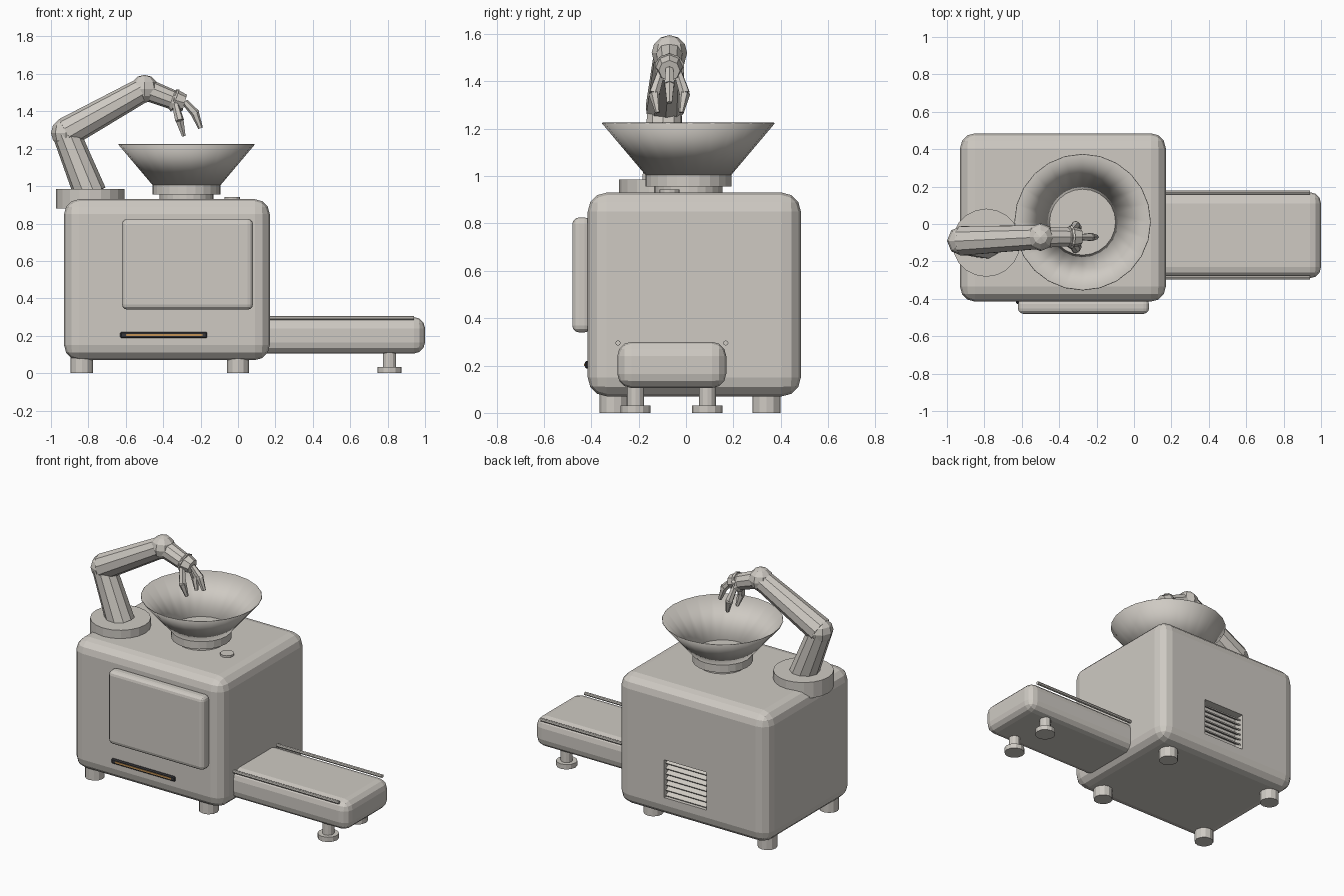
import bpy, bmesh, math
from mathutils import Vector

if "Cube" in bpy.data.objects:
    bpy.data.objects.remove(bpy.data.objects["Cube"], do_unlink=True)


def material(name, rgb):
    m = bpy.data.materials.new(name)
    m.use_nodes = True
    col = (*rgb, 1)
    m.diffuse_color = col
    m.node_tree.nodes["Principled BSDF"].inputs["Base Color"].default_value = col
    return m


GREY = material("warm_grey", (0.62, 0.59, 0.545))
DARK = material("dark_trim", (0.04, 0.04, 0.045))
AMBER = material("amber_light", (0.55, 0.29, 0.09))


def finish(name, bm, mat=GREY):
    bmesh.ops.recalc_face_normals(bm, faces=bm.faces)
    me = bpy.data.meshes.new(name)
    bm.to_mesh(me)
    bm.free()
    me.materials.append(mat)
    ob = bpy.data.objects.new(name, me)
    bpy.context.collection.objects.link(ob)
    return ob


def box(name, lo, hi, bevel=0, segments=3, mat=GREY):
    """Box between two corners with rounded edges."""
    lo, hi = Vector(lo), Vector(hi)
    bm = bmesh.new()
    bmesh.ops.create_cube(bm, size=1)
    for v in bm.verts:
        v.co = (lo + hi) / 2 + v.co * (hi - lo)
    if bevel:
        bmesh.ops.bevel(bm, geom=bm.edges[:], offset=bevel, segments=segments,
                        profile=0.5, affect='EDGES')
    return finish(name, bm, mat)


def rod(name, a, b, r1, r2=None, sides=10):
    """Tapered cylinder between two points."""
    a, b = Vector(a), Vector(b)
    bm = bmesh.new()
    bmesh.ops.create_cone(bm, cap_ends=True, segments=sides, radius1=r1,
                          radius2=r1 if r2 is None else r2, depth=(b - a).length)
    bm.transform((b - a).to_track_quat('Z', 'Y').to_matrix().to_4x4())
    bmesh.ops.translate(bm, verts=bm.verts, vec=(a + b) / 2)
    return finish(name, bm)


def disc(name, x, y, z1, z2, r, sides=12):
    return rod(name, (x, y, z1), (x, y, z2), r, sides=sides)


def ball(name, centre, r):
    bm = bmesh.new()
    bmesh.ops.create_uvsphere(bm, u_segments=8, v_segments=6, radius=r)
    bmesh.ops.translate(bm, verts=bm.verts, vec=centre)
    return finish(name, bm)


# Main housing with a vent recess cut in the back
body = box("housing", (-0.93, -0.415, 0.07), (0.17, 0.485, 0.93), 0.08)
cutter = box("vent_cutter", (-0.49, 0.41, 0.2), (-0.18, 0.6, 0.45))
cutter.hide_render = True
cutter.hide_viewport = True
cut = body.modifiers.new("vent_recess", 'BOOLEAN')
cut.operation = 'DIFFERENCE'
cut.solver = 'EXACT'
cut.object = cutter

# Slanted vent slats
SLATS = 7
for i in range(SLATS):
    z = 0.2 + 0.25 * (i + 0.5) / SLATS
    slat = box(f"vent_slat_{i + 1}", (-0.155, -0.025, -0.004), (0.155, 0.025, 0.004))
    slat.location = (-0.335, 0.445, z)
    slat.rotation_euler.x = math.radians(-30)

# Door, status light and button
box("front_door", (-0.62, -0.48, 0.34), (0.08, -0.4, 0.825), 0.028)
box("light_frame", (-0.63, -0.427, 0.188), (-0.165, -0.405, 0.22), 0.006, 1, DARK)
box("light_strip", (-0.60, -0.43, 0.199), (-0.19, -0.42, 0.209), mat=AMBER)
disc("top_button", -0.03, -0.07, 0.92, 0.943, 0.042)

# Housing feet
for x in (-0.835, 0.0):
    for y in (-0.305, 0.34):
        disc("housing_foot", x, y, 0, 0.1, 0.06)

# Conveyor with side rails and adjustable feet
box("conveyor", (0.08, -0.29, 0.105), (1.0, 0.17, 0.3), 0.06)
for y in (-0.287, 0.168):
    rod("conveyor_rail", (0.15, y, 0.295), (0.94, y, 0.295), 0.011, sides=8)
for y in (-0.213, 0.09):
    disc("conveyor_leg", 0.81, y, 0.02, 0.13, 0.036)
    disc("conveyor_foot_pad", 0.81, y, 0, 0.032, 0.064)

# Hopper: neck, collar and open funnel
HX, HY = -0.275, 0.01
disc("hopper_neck", HX, HY, 0.91, 0.965, 0.145, 24)
disc("hopper_collar", HX, HY, 0.955, 1.005, 0.182, 24)
bm = bmesh.new()
bmesh.ops.create_cone(bm, cap_ends=False, segments=24, radius1=0.172,
                      radius2=0.362, depth=0.225)
bmesh.ops.translate(bm, verts=bm.verts, vec=(HX, HY, 1.1125))
funnel = finish("hopper_funnel", bm)
wall = funnel.modifiers.new("thin_wall", 'SOLIDIFY')
wall.thickness = 0.004
for p in funnel.data.polygons:
    p.use_smooth = True

# Robot arm
disc("arm_base", -0.79, -0.1, 0.88, 0.985, 0.182, 20)
shoulder = (-0.92, -0.09, 1.285)
elbow = (-0.5, -0.07, 1.52)
wrist = (-0.35, -0.07, 1.462)
rod("lower_arm", (-0.79, -0.1, 0.96), shoulder, 0.088, 0.074)
ball("shoulder_joint", shoulder, 0.08)
rod("upper_arm", shoulder, elbow, 0.082, 0.066)
ball("elbow_joint", elbow, 0.075)
rod("forearm", elbow, wrist, 0.06, 0.052)
rod("wrist_collar", (-0.37, -0.07, 1.47), (-0.335, -0.07, 1.457), 0.04, 0.065)
rod("hand", (-0.345, -0.07, 1.462), (-0.285, -0.07, 1.445), 0.06, 0.045, 8)

# Two side fingers and one opposing finger, each with a bent tip
for side in (-1, 1):
    root = (-0.335, -0.07 + side * 0.035, 1.44)
    knuckle = (-0.312, -0.07 + side * 0.064, 1.35)
    tip = (-0.29, -0.07 + side * 0.05, 1.268)
    rod("side_finger", root, knuckle, 0.018, 0.024, 6)
    rod("side_fingertip", knuckle, tip, 0.024, 0.011, 6)
rod("thumb", (-0.285, -0.07, 1.45), (-0.225, -0.07, 1.385), 0.018, 0.024, 6)
rod("thumb_tip", (-0.235, -0.07, 1.4), (-0.2, -0.07, 1.31), 0.024, 0.013, 6)
